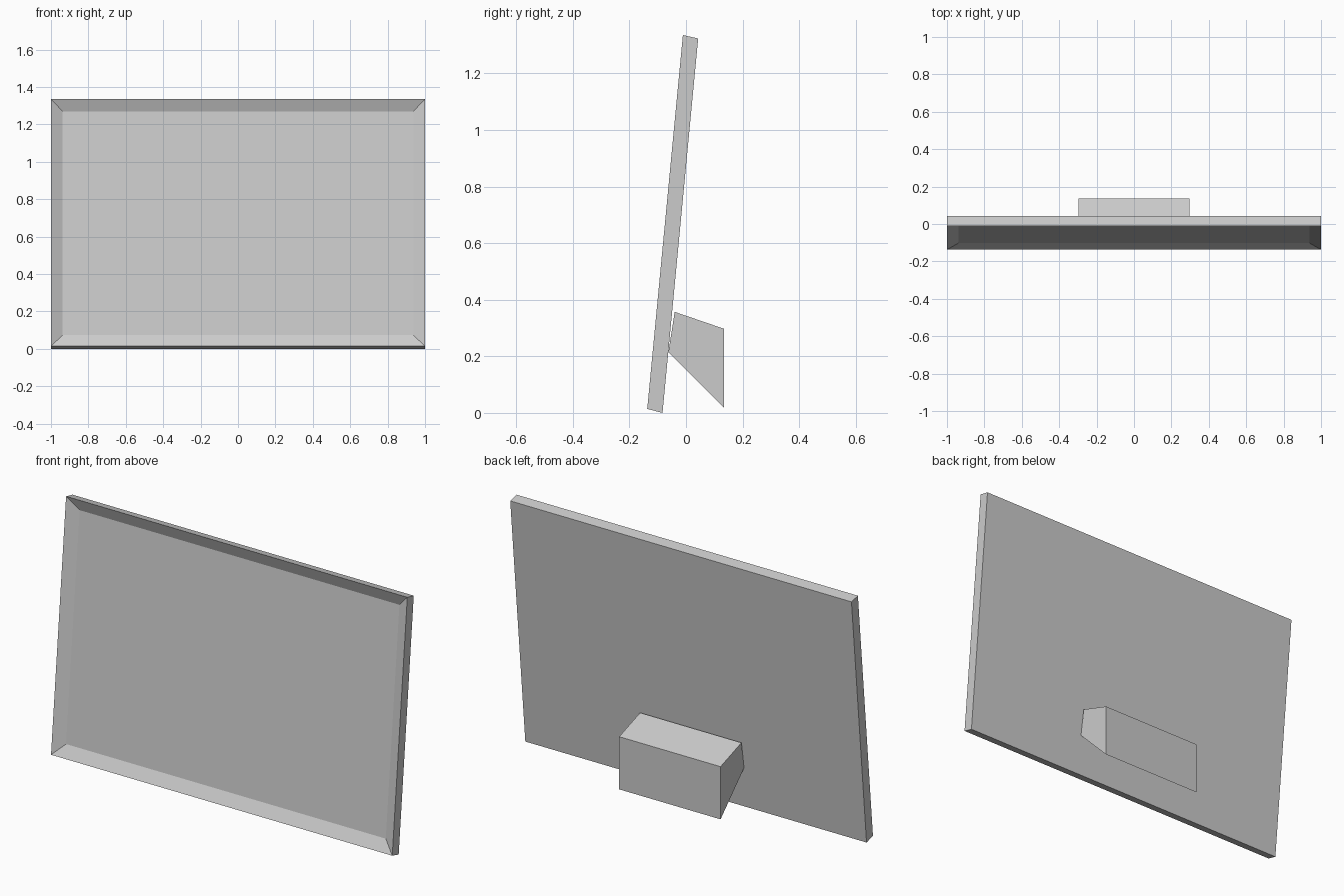
import bpy
import bmesh

default = bpy.data.objects.get("Cube")
if default:
    bpy.data.objects.remove(default, do_unlink=True)

grey = bpy.data.materials.new("light_grey")
grey.use_nodes = True
colour = (0.6, 0.6, 0.6, 1)
grey.diffuse_color = colour
grey.node_tree.nodes["Principled BSDF"].inputs["Base Color"].default_value = colour


def prism(name, profile, half_width, recess=None):
    """Extrude a (y, z) side profile along x; optionally recess its front face."""
    bm = bmesh.new()
    base = bm.faces.new([bm.verts.new((-half_width, y, z)) for y, z in profile])
    side = bmesh.ops.extrude_face_region(bm, geom=[base])["geom"]
    verts = [v for v in side if isinstance(v, bmesh.types.BMVert)]
    bmesh.ops.translate(bm, verts=verts, vec=(2 * half_width, 0, 0))
    bmesh.ops.recalc_face_normals(bm, faces=bm.faces)
    if recess:
        border, depth = recess
        bm.normal_update()
        front = min(bm.faces, key=lambda f: f.normal.y)
        bmesh.ops.inset_region(bm, faces=[front], thickness=border,
                               depth=-depth, use_even_offset=True)
    mesh = bpy.data.meshes.new(name)
    bm.to_mesh(mesh)
    bm.free()
    mesh.materials.append(grey)
    obj = bpy.data.objects.new(name, mesh)
    bpy.context.collection.objects.link(obj)
    return obj


# Leaning panel with a sloped border around the sunken screen
prism("screen_panel",
      [(-0.137, 0.014), (-0.083, 0), (0.043, 1.323), (-0.011, 1.335)],
      1.0, recess=(0.063, 0.03))

# Wedge-shaped block on the back
prism("rear_block",
      [(-0.062, 0.215), (0.135, 0.018), (0.135, 0.297), (-0.04, 0.357)], 0.297)
